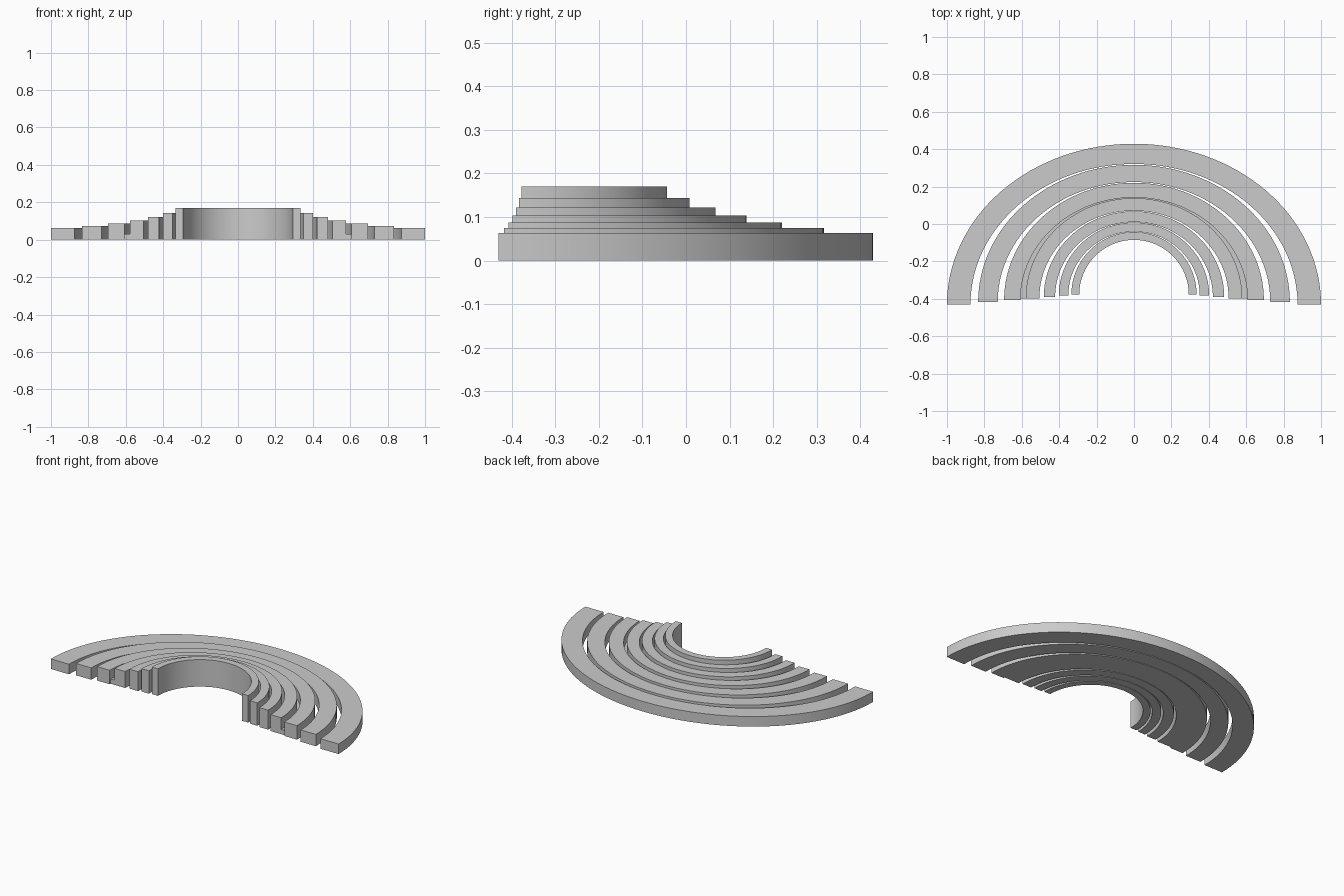
import bpy, bmesh, math

cube = bpy.data.objects.get("Cube")
if cube:
    bpy.data.objects.remove(cube, do_unlink=True)

GREY = (0.6, 0.6, 0.6, 1)
mat = bpy.data.materials.new("plain grey")
mat.use_nodes = True
mat.diffuse_color = GREY
mat.node_tree.nodes["Principled BSDF"].inputs["Base Color"].default_value = GREY

SEGMENTS = 64


def half_ring(name, outer, inner, front, height):
    """Solid half ellipse band; outer and inner are (x radius, y radius)."""
    bm = bmesh.new()
    rows = []
    for i in range(SEGMENTS + 1):
        a = math.pi * i / SEGMENTS
        rows.append([bm.verts.new((rx * math.cos(a), front + ry * math.sin(a), z))
                     for (rx, ry), z in ((outer, 0), (outer, height),
                                         (inner, height), (inner, 0))])
    for a, b in zip(rows, rows[1:]):
        for k in range(4):
            n = (k + 1) % 4
            bm.faces.new((a[k], b[k], b[n], a[n]))
    bm.faces.new(rows[0])
    bm.faces.new(rows[-1][::-1])
    bmesh.ops.recalc_face_normals(bm, faces=bm.faces)
    mesh = bpy.data.meshes.new(name)
    bm.to_mesh(mesh)
    bm.free()
    mesh.materials.append(mat)
    obj = bpy.data.objects.new(name, mesh)
    bpy.context.collection.objects.link(obj)
    bpy.ops.object.select_all(action='DESELECT')
    obj.select_set(True)
    bpy.context.view_layer.objects.active = obj
    bpy.ops.object.shade_smooth_by_angle(angle=math.radians(30))


# Seven nested tiers, each narrower and taller than the one outside it
INNER = 0.8743
tiers = []
for n in range(7):
    rx, ry = 0.8333 ** n, 0.859 * 0.8545 ** n
    front = -0.344 - 0.086 * 0.8545 ** n
    tiers.append((rx, ry, front))
    half_ring(f"tier_{n + 1}", (rx, ry), (rx * INNER, ry * INNER),
              front, 0.0632 * 1.179 ** n)

# Low ledge closing the gap between the third and fourth tiers
(ax, ay, _), (bx, by, front) = tiers[2], tiers[3]
half_ring("gap_ledge", (ax * INNER, ay * INNER - 0.008), (bx - 0.01, by - 0.01),
          front, 0.03)
